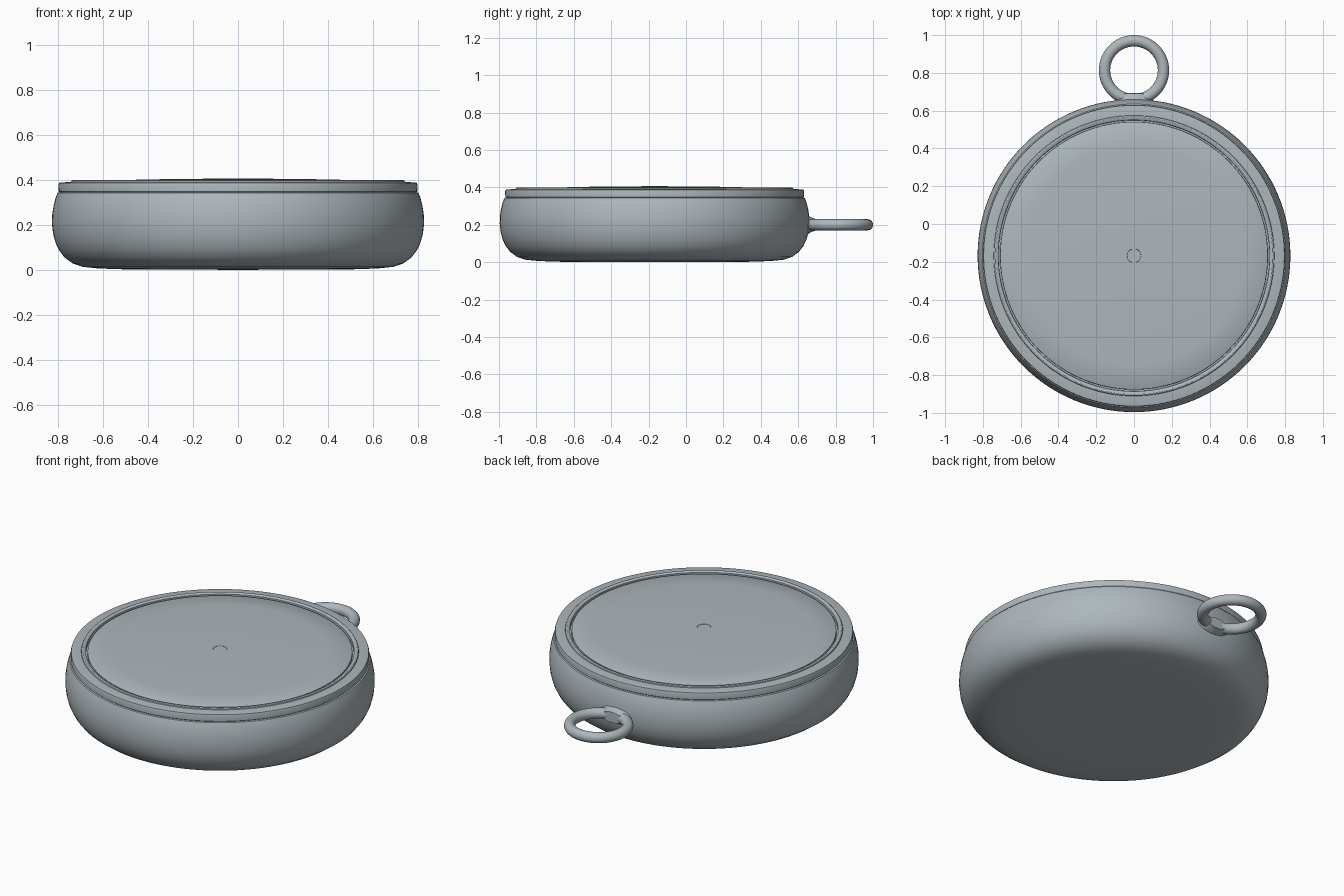
import bpy, bmesh, math
from mathutils import Matrix, Vector

cube = bpy.data.objects.get("Cube")
if cube:
    bpy.data.objects.remove(cube, do_unlink=True)

CENTRE_Y = -0.168

metal = bpy.data.materials.new("blue_grey_metal")
metal.use_nodes = True
colour = (0.42, 0.475, 0.505, 1)
metal.diffuse_color = colour
metal.node_tree.nodes["Principled BSDF"].inputs["Base Color"].default_value = colour


def finish(obj, angle):
    obj.data.materials.append(metal)
    bpy.ops.object.select_all(action="DESELECT")
    obj.select_set(True)
    bpy.context.view_layer.objects.active = obj
    bpy.ops.object.shade_smooth_by_angle(angle=math.radians(angle))
    return obj


def lathe(name, profile, location, steps=128, angle=30):
    """Spin a (radius, height) profile around z."""
    bm = bmesh.new()
    verts = [bm.verts.new((r, 0, z)) for r, z in profile]
    edges = [bm.edges.new(pair) for pair in zip(verts, verts[1:])]
    bmesh.ops.spin(bm, geom=verts + edges, cent=(0, 0, 0), axis=(0, 0, 1),
                   angle=math.tau, steps=steps)
    bmesh.ops.remove_doubles(bm, verts=bm.verts, dist=1e-5)
    bmesh.ops.recalc_face_normals(bm, faces=bm.faces)
    mesh = bpy.data.meshes.new(name)
    bm.to_mesh(mesh)
    bm.free()
    obj = bpy.data.objects.new(name, mesh)
    bpy.context.collection.objects.link(obj)
    obj.location = location
    return finish(obj, angle)


# Rounded case, closed underneath and under the lid
lathe("case", [
    (0, 0), (0.50, 0.002), (0.62, 0.006), (0.69, 0.013), (0.735, 0.028),
    (0.772, 0.055), (0.795, 0.085), (0.812, 0.12), (0.823, 0.16),
    (0.828, 0.205), (0.827, 0.245), (0.821, 0.285), (0.812, 0.32),
    (0.803, 0.343), (0.792, 0.346), (0.0, 0.346)], (0, CENTRE_Y, 0))

# Bezel with a raised inner lip
lathe("bezel", [
    (0.792, 0.343), (0.798, 0.349), (0.799, 0.378), (0.796, 0.387),
    (0.788, 0.389), (0.743, 0.391), (0.741, 0.396), (0.735, 0.399),
    (0.725, 0.398), (0.718, 0.393), (0.717, 0.37)], (0, CENTRE_Y, 0))

# Slightly domed face, set inside a narrow groove
lathe("domed_face", [
    (0.717, 0.374), (0.709, 0.374), (0.708, 0.389), (0.703, 0.392),
    (0.58, 0.397), (0.42, 0.402), (0.24, 0.405), (0.037, 0.406),
    (0.036, 0.4045), (0, 0.4045)], (0, CENTRE_Y, 0))

# Hanging ring
bpy.ops.mesh.primitive_torus_add(
    major_radius=0.156, minor_radius=0.03, major_segments=64,
    minor_segments=20, location=(0, 0.814, 0.2))
ring = bpy.context.object
ring.name = "hanging_ring"
finish(ring, 40)

# Flared lug joining the ring to the case
lug = lathe("ring_lug", [
    (0.052, 0), (0.048, 0.03), (0.038, 0.045), (0.034, 0.058),
    (0.031, 0.066), (0, 0.067)], (0, 0.626, 0.2), 48, 40)
lug.data.transform(Matrix.Rotation(-math.pi / 2, 4, "X"))
lug.data.transform(Matrix.Scale(2.1, 4, Vector((1, 0, 0))))
